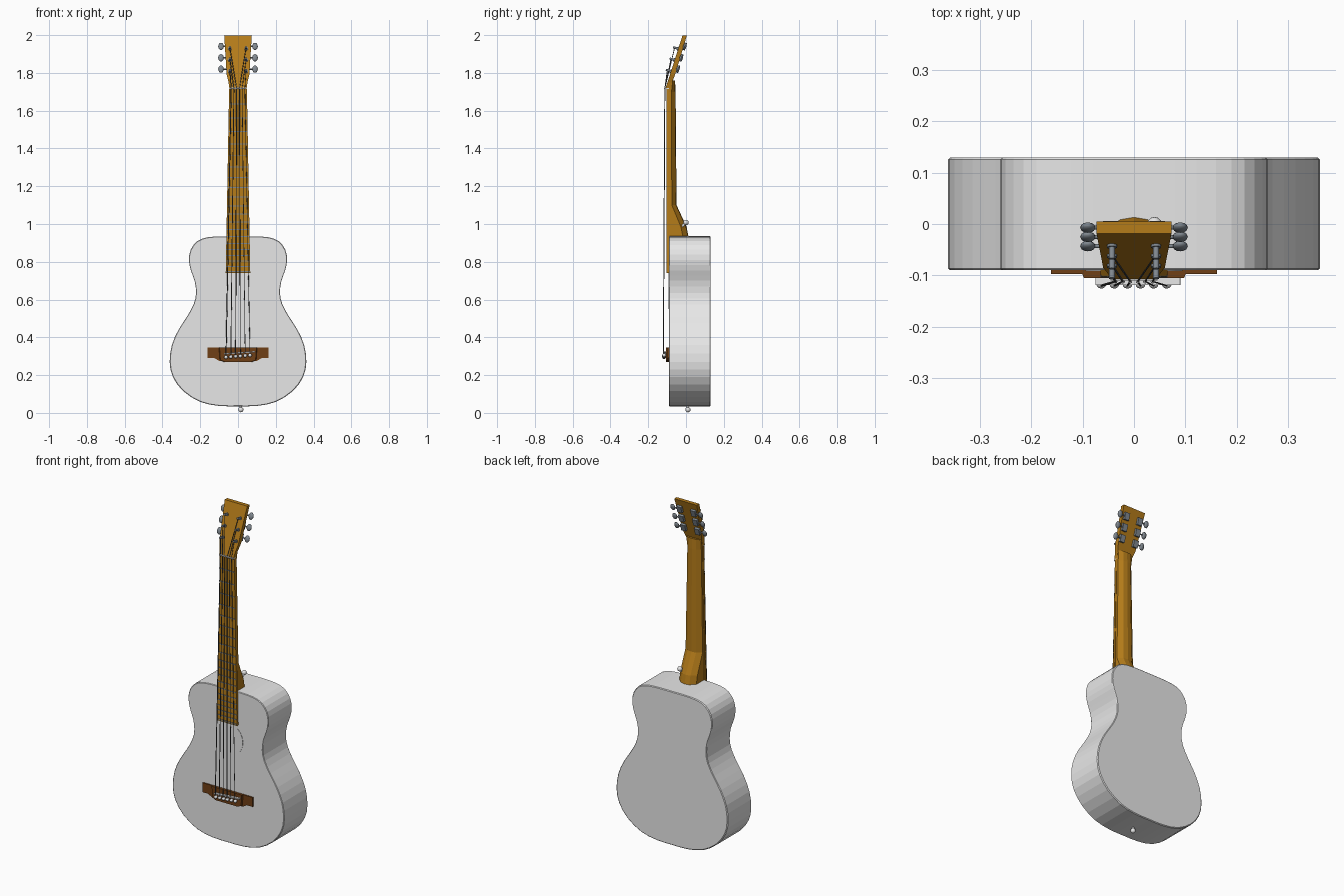
import bpy, bmesh, math
from mathutils import Vector, Matrix

if "Cube" in bpy.data.objects:
    bpy.data.objects.remove(bpy.data.objects["Cube"])


def material(name, rgb):
    m = bpy.data.materials.new(name)
    m.diffuse_color = (*rgb, 1)
    m.use_nodes = True
    m.node_tree.nodes["Principled BSDF"].inputs["Base Color"].default_value = m.diffuse_color
    return m


GREY = material("pale grey", (0.8, 0.8, 0.8))
WOOD = material("golden wood", (0.46, 0.2, 0.01))
DARK = material("dark wood", (0.16, 0.05, 0.008))
STEEL = material("steel", (0.22, 0.25, 0.28))
STRING = material("string grey", (0.1, 0.1, 0.1))


def finish(name, bm, mat, smooth=False):
    bmesh.ops.recalc_face_normals(bm, faces=bm.faces)
    me = bpy.data.meshes.new(name)
    bm.to_mesh(me)
    bm.free()
    ob = bpy.data.objects.new(name, me)
    bpy.context.collection.objects.link(ob)
    me.materials.append(mat)
    if smooth:
        bpy.context.view_layer.objects.active = ob
        ob.select_set(True)
        bpy.ops.object.shade_smooth_by_angle(angle=math.radians(40))
        ob.select_set(False)
    return ob


def loft(name, rings, mat):
    """Skin a list of equally long point rings and cap both ends."""
    bm = bmesh.new()
    vs = [[bm.verts.new(p) for p in r] for r in rings]
    n = len(vs[0])
    for a, b in zip(vs, vs[1:]):
        for i in range(n):
            bm.faces.new((a[i], a[(i + 1) % n], b[(i + 1) % n], b[i]))
    bm.faces.new(vs[0])
    bm.faces.new(vs[-1])
    return finish(name, bm, mat)


def mirrored(half):
    """Close a right-hand outline by reflecting it in x."""
    return half + [(-x, z) for x, z in reversed(half) if abs(x) > 1e-5]


def box(name, c, s, mat, rot=None):
    bm = bmesh.new()
    m = Matrix.Translation(c) @ (rot or Matrix()) @ Matrix.Diagonal((*s, 1))
    bmesh.ops.create_cube(bm, size=1, matrix=m)
    return finish(name, bm, mat)


def ball(name, c, s, mat, rot=None, seg=12):
    bm = bmesh.new()
    m = Matrix.Translation(c) @ (rot or Matrix()) @ Matrix.Diagonal((*s, 1))
    bmesh.ops.create_uvsphere(bm, u_segments=seg, v_segments=8, radius=1, matrix=m)
    return finish(name, bm, mat, True)


def rod(name, a, b, r, mat, seg=10):
    a, b = Vector(a), Vector(b)
    d = b - a
    m = Matrix.Translation((a + b) / 2) @ d.to_track_quat('Z', 'Y').to_matrix().to_4x4()
    bm = bmesh.new()
    bmesh.ops.create_cone(bm, cap_ends=True, segments=seg, radius1=r, radius2=r,
                          depth=d.length, matrix=m)
    return finish(name, bm, mat, True)


# Body: smooth curve through half-outline points, extruded front to back
half = [(0, .035), (.1, .037), (.2, .058), (.29, .115), (.345, .19), (.362, .27),
        (.35, .36), (.315, .44), (.27, .51), (.235, .575), (.222, .635), (.23, .70),
        (.25, .755), (.26, .81), (.25, .865), (.215, .91), (.16, .93), (.08, .935), (0, .935)]
ctrl = mirrored(half)
outline = []
for i in range(len(ctrl)):
    p0, p1, p2, p3 = (Vector(ctrl[(i + k) % len(ctrl)]) for k in (-1, 0, 1, 2))
    outline += [p1, (9 * (p1 + p2) - p0 - p3) / 16]


def body_ring(y, inset):
    return [(p.x * (1 - inset / .3), y, .485 + (p.y - .485) * (1 - inset / .45)) for p in outline]


loft("body", [body_ring(-.09, .003), body_ring(-.087, 0), body_ring(.126, 0),
              body_ring(.13, .004)], GREY)
rod("sound_hole_disc", (0, -.088, .645), (0, -.0915, .645), .095, GREY, 40)


# Neck with heel: width, shoulder and back positions change with height
def neck_ring(z, w, back, chine):
    side = back - chine
    return [(-w, -.092, z), (w, -.092, z), (w, side, z), (w * .5, back - chine * .15, z),
            (0, back, z), (-w * .5, back - chine * .15, z), (-w, side, z)]


loft("neck", [neck_ring(.93, .055, .014, .03), neck_ring(.985, .055, .003, .03),
              neck_ring(1.10, .055, -.05, .025), neck_ring(1.70, .045, -.055, .022),
              neck_ring(1.76, .048, -.058, .012)], WOOD)

# Fingerboard
loft("fingerboard", [[(-w, -.089, z), (w, -.089, z), (w, -.102, z), (-w, -.102, z)]
                     for z, w in ((.74, .065), (1.715, .047))], WOOD)

# Frets at equal-temperament spacing, and the nut
for k in range(1, 21):
    z = 1.715 - 1.41 * (1 - 2 ** (-k / 12))
    w = .065 - .018 * (z - .74) / .975
    box("fret", (0, -.102, z), (2 * w, .005, .005), STEEL)
box("nut", (0, -.1, 1.718), (.092, .02, .008), GREY)


# Tilted headstock
def face_y(z):
    return -.018 + (z - 2) * .32


def back_y(z):
    return .005 + (z - 2) * .3


head = mirrored([(.046, 1.72), (.05, 1.75), (.06, 1.79), (.073, 1.998)])
loft("headstock", [[(x, face_y(z), z) for x, z in head],
                   [(x, back_y(z) - (.0 if z > 1.76 else .004), z) for x, z in head]], WOOD)

# Tuners: back plate, post, shaft and knob
tilt = Matrix.Rotation(-math.atan(.3), 4, 'X')
normal = Vector((0, -1, .31)).normalized()
posts = {}
for side in (-1, 1):
    for i, z in enumerate((1.82, 1.88, 1.94)):
        base = Vector((side * .045, back_y(z) + .006, z))
        box("tuner_plate", base, (.03, .014, .04), STEEL, tilt)
        root = Vector((side * .043, face_y(z - .012), z - .012))
        tip = root + normal * .028
        rod("tuner_post", root - normal * .02, tip, .006, STEEL)
        rod("tuner_washer", root, root + normal * .005, .01, STEEL)
        rod("tuner_shaft", base, base + Vector((side * .04, 0, 0)), .004, STEEL)
        ball("tuner_knob", base + Vector((side * .045, 0, 0)), (.015, .009, .02), STEEL, tilt)
        posts[side, i] = root + normal * .02

# Bridge: thick centre tapering to thin wings
for nm, half_b, y in (
        ("bridge_base", [(.1, .275), (.125, .29), (.162, .29), (.162, .345)], -.097),
        ("bridge_block", [(.075, .27), (.1, .28), (.105, .345)], -.105)):
    pts = mirrored(half_b)
    taper = .93 if nm == "bridge_block" else 1
    loft(nm, [[(x, -.088, z) for x, z in pts],
              [(x * taper, y, z) for x, z in pts]], DARK)
box("saddle", (.008, -.111, .318), (.165, .015, .007), GREY, Matrix.Rotation(-.07, 4, 'Y'))

# Strings and bridge pins
for s in range(6):
    t = s - 2.5
    x0, x1 = t * .0254, t * .0145
    z0 = .295 + s * .002
    r = .0026 - s * .0002
    ball("bridge_pin", (x0, -.116, z0), (.01, .01, .01), GREY)
    nut = Vector((x1, -.112, 1.718))
    rod("string", (x0, -.12, z0), nut, r, STRING, 6)
    post = posts[(-1, s) if s < 3 else (1, 5 - s)]
    rod("string_end", nut, post, r, STRING, 6)
    ball("nut_slot", nut, (.004, .004, .004), GREY, seg=8)

# Strap buttons at the heel and the bottom
for c, d in (((.04, .0, 1.008), (0, -.02, -.02)), ((.015, .01, .017), (0, 0, .02))):
    ball("strap_button", c, (.014, .014, .014), GREY)
    rod("strap_button_stem", c, Vector(c) + Vector(d), .007, GREY)
